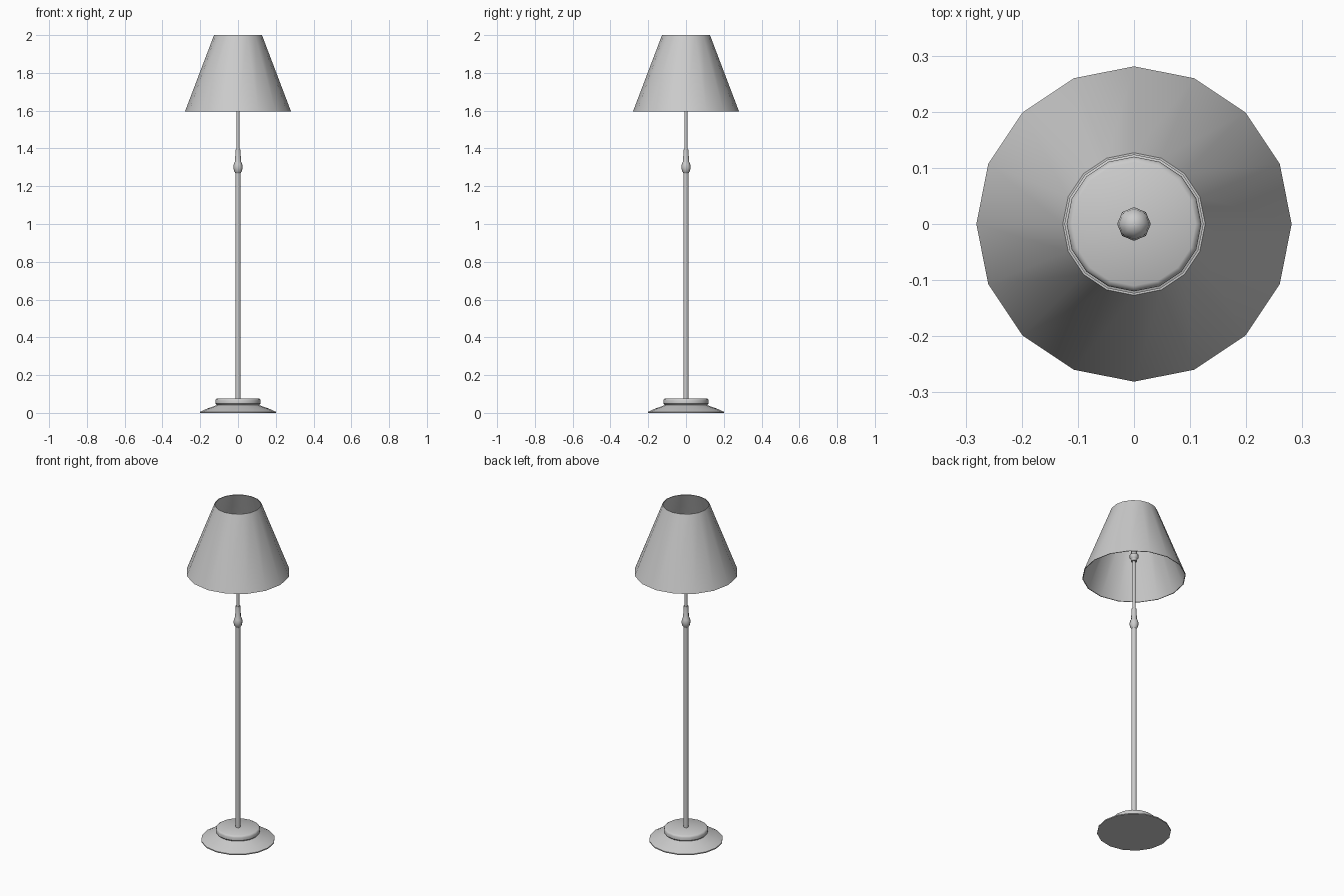
import bpy, bmesh, math

if "Cube" in bpy.data.objects:
    bpy.data.objects.remove(bpy.data.objects["Cube"])


def lathe(name, profile, sides, angle=40):
    """Revolve (radius, z) points round the z axis; radius 0 makes a pole."""
    bm = bmesh.new()
    rings = []
    for r, z in profile:
        if r == 0:
            rings.append([bm.verts.new((0, 0, z))])
        else:
            rings.append([bm.verts.new((r * math.cos(2 * math.pi * i / sides),
                                        r * math.sin(2 * math.pi * i / sides), z))
                          for i in range(sides)])
    for a, b in zip(rings, rings[1:]):
        for i in range(sides):
            j = (i + 1) % sides
            if len(a) == 1:
                bm.faces.new((a[0], b[j], b[i]))
            elif len(b) == 1:
                bm.faces.new((a[i], a[j], b[0]))
            else:
                bm.faces.new((a[i], a[j], b[j], b[i]))
    mesh = bpy.data.meshes.new(name)
    bm.to_mesh(mesh)
    bm.free()
    obj = bpy.data.objects.new(name, mesh)
    bpy.context.collection.objects.link(obj)
    bpy.ops.object.select_all(action='DESELECT')
    obj.select_set(True)
    bpy.context.view_layer.objects.active = obj
    bpy.ops.object.shade_smooth_by_angle(angle=math.radians(angle))
    return obj


# Flared foot with a rounded upper tier
lathe("base", [(0, 0), (0.2, 0), (0.2, 0.006), (0.165, 0.022), (0.12, 0.038),
               (0.112, 0.042), (0.12, 0.05), (0.12, 0.066), (0.117, 0.073),
               (0.11, 0.077), (0, 0.077)], 16)

# Main pole
lathe("pole", [(0.014, 0.07), (0.014, 1.28)], 8, 60)

# Knob and tapered sleeve where the thin rod enters the pole
lathe("collar", [(0.014, 1.27), (0.021, 1.28), (0.025, 1.30), (0.022, 1.318),
                 (0.016, 1.33), (0.013, 1.395), (0, 1.395)], 8, 60)

# Thin upper rod
lathe("rod", [(0.008, 1.39), (0.008, 1.70)], 8, 60)

# Bulb socket
lathe("socket", [(0, 1.69), (0.017, 1.69), (0.017, 1.705), (0.024, 1.71),
                 (0.024, 1.73), (0.016, 1.735), (0.016, 1.76)], 8, 60)

# Light bulb
lathe("bulb", [(0.016, 1.75), (0.02, 1.775), (0.028, 1.80), (0.03, 1.82),
               (0.027, 1.838), (0.016, 1.852), (0, 1.857)], 8, 60)

# Open conical shade with a thin wall
lathe("shade", [(0.277, 1.595), (0.281, 1.595), (0.127, 2.0), (0.123, 2.0),
                (0.277, 1.595)], 16)
